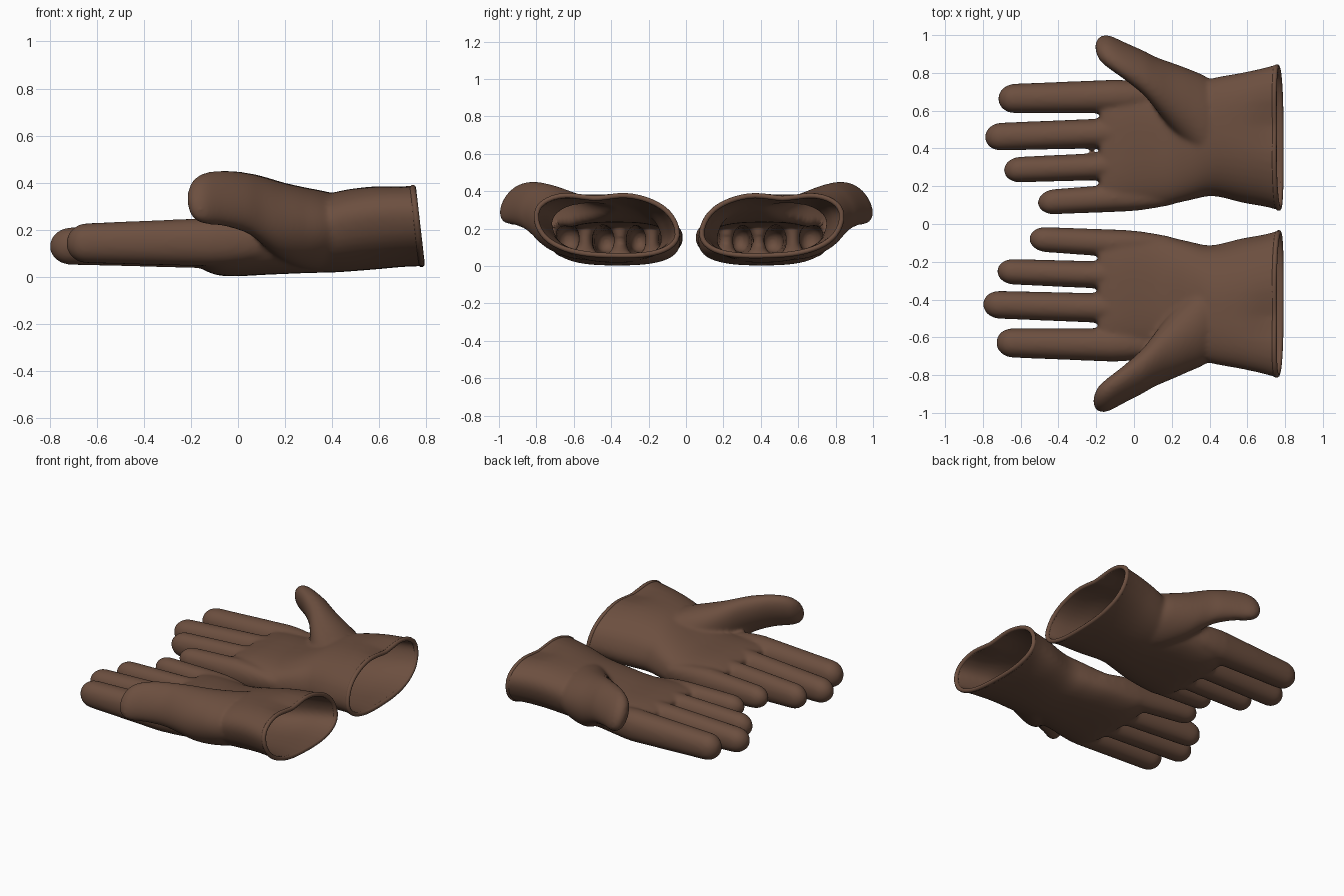
import bpy, bmesh, math
from mathutils import Vector

if "Cube" in bpy.data.objects:
    bpy.data.objects.remove(bpy.data.objects["Cube"])

leather = bpy.data.materials.new("brown leather")
leather.diffuse_color = (0.15, 0.078, 0.05, 1)
leather.use_nodes = True
leather.node_tree.nodes["Principled BSDF"].inputs["Base Color"].default_value = leather.diffuse_color


def catmull(keys, steps=6):
    """Smoothly interpolate a list of section tuples."""
    out = []
    for i in range(len(keys) - 1):
        p0, p1 = keys[max(i - 1, 0)], keys[i]
        p2, p3 = keys[i + 1], keys[min(i + 2, len(keys) - 1)]
        for s in range(steps):
            t = s / steps
            out.append(tuple(
                0.5 * (2 * b + (c - a) * t + (2 * a - 5 * b + 4 * c - d) * t * t
                       + (3 * b - a - 3 * c + d) * t ** 3)
                for a, b, c, d in zip(p0, p1, p2, p3)))
    return out + [keys[-1]]


def loft(bm, sections, place, n=40):
    """Closed skin through superellipse sections (x, cy, cz, ry, rz, power, shear, dip)."""
    rings = []
    for x, cy, cz, ry, rz, p, k, dip in sections:
        ring = []
        for i in range(n):
            a = 2 * math.pi * i / n
            c, s = math.cos(a), math.sin(a)
            dz = rz * math.copysign(abs(s) ** (2 / p), s)
            y = cy + ry * math.copysign(abs(c) ** (2 / p), c) + k * dz
            if dz > 0:
                dz -= dip * math.exp(-((y - 0.53) / 0.12) ** 2)
            ring.append(bm.verts.new(place(x, y, cz + dz)))
        rings.append(ring)
    for r0, r1 in zip(rings, rings[1:]):
        for i in range(n):
            j = (i + 1) % n
            bm.faces.new((r0[i], r0[j], r1[j], r1[i]))
    bm.faces.new(rings[0])
    bm.faces.new(rings[-1])


def finger(tip_x, tip, base):
    """Tapered finger with a rounded tip, sinking into the palm; tip and base are (y, z, ry, rz)."""
    base_x, cap = -0.1, 0.085
    out = [(0.2, 0.5), (0.12, 0.7), (0.04, 0.87), (-0.03, 0.96)]
    for i in range(9):
        out.append((base_x + (tip_x + cap - base_x) * i / 8, 1))
    for i in range(1, 9):
        a = math.pi / 2 * i / 8.15
        out.append((tip_x + cap - cap * math.sin(a), math.cos(a)))
    res = []
    for x, f in out:
        t = max((x - base_x) / (tip_x - base_x), 0)
        y, z, ry, rz = (b + (e - b) * t for b, e in zip(base, tip))
        res.append((x, y, z, ry * f, rz * f, 2.15, 0, 0))
    return res


PALM = [(-0.18, 0.408, 0.138, 0.335, 0.080, 2.8, 0, 0),
        (-0.14, 0.406, 0.134, 0.338, 0.102, 2.8, 0, 0),
        (-0.05, 0.405, 0.128, 0.335, 0.124, 2.7, 0, 0),
        (0.15, 0.41, 0.135, 0.315, 0.124, 2.6, 0.1, 0),
        (0.30, 0.43, 0.163, 0.30, 0.146, 2.5, 0.2, 0),
        (0.42, 0.46, 0.19, 0.305, 0.17, 2.4, 0.3, 0),
        (0.58, 0.457, 0.212, 0.335, 0.18, 2.4, 0.35, 0.01),
        (0.72, 0.46, 0.222, 0.365, 0.178, 2.4, 0.35, 0.03),
        (0.86, 0.46, 0.225, 0.41, 0.178, 2.4, 0.35, 0.03)]

# thumb with its broad fleshy base
THUMB = [(0.46, 0.48, 0.19, 0.24, 0.145, 2, 0.2, 0),
         (0.38, 0.53, 0.197, 0.25, 0.165, 2, 0.15, 0),
         (0.29, 0.605, 0.208, 0.215, 0.172, 2, 0.1, 0),
         (0.20, 0.675, 0.235, 0.178, 0.165, 2, 0.0, 0),
         (0.12, 0.74, 0.278, 0.14, 0.146, 2, -0.12, 0),
         (0.05, 0.798, 0.313, 0.113, 0.128, 2, -0.25, 0),
         (-0.05, 0.86, 0.334, 0.09, 0.118, 2, -0.35, 0),
         (-0.13, 0.905, 0.334, 0.078, 0.109, 2, -0.38, 0),
         (-0.175, 0.922, 0.331, 0.06, 0.086, 2, -0.38, 0),
         (-0.195, 0.93, 0.331, 0.038, 0.055, 2, -0.38, 0),
         (-0.205, 0.932, 0.331, 0.012, 0.018, 2, -0.38, 0)]

# index, middle, ring, little
FINGERS = [((0.663, 0.143, 0.076, 0.082), (0.675, 0.148, 0.089, 0.103)),
           ((0.460, 0.130, 0.073, 0.076), (0.482, 0.140, 0.079, 0.104)),
           ((0.285, 0.137, 0.067, 0.076), (0.307, 0.138, 0.073, 0.102)),
           ((0.113, 0.155, 0.065, 0.068), (0.137, 0.142, 0.073, 0.092))]


def glove(side, sign, y_shift, x_shift, splay, tips):
    def place(x, y, z):
        return (x + x_shift, sign * y + y_shift, z)

    # solid hand: palm with cuff, four fingers, thumb
    bm = bmesh.new()
    loft(bm, catmull(PALM), place)
    loft(bm, catmull(THUMB), lambda x, y, z: place(x, y + splay * max(0.3 - x, 0), z))
    for tip_x, (tip, base) in zip(tips, FINGERS):
        loft(bm, finger(tip_x, tip, base), place)
    bmesh.ops.recalc_face_normals(bm, faces=bm.faces)
    me = bpy.data.meshes.new(side + "_glove")
    bm.to_mesh(me)
    bm.free()
    ob = bpy.data.objects.new(side + "_glove", me)
    bpy.context.collection.objects.link(ob)

    # fuse the parts into one soft skin
    rm = ob.modifiers.new("fuse", 'REMESH')
    rm.mode = 'VOXEL'
    rm.voxel_size = 0.0106
    sm = ob.modifiers.new("soften", 'SMOOTH')
    sm.factor, sm.iterations = 0.5, 15
    dg = bpy.context.evaluated_depsgraph_get()
    skin = bpy.data.meshes.new_from_object(ob.evaluated_get(dg))
    ob.modifiers.clear()

    # cut the cuff open along a slanted plane
    bm = bmesh.new()
    bm.from_mesh(skin)
    bmesh.ops.bisect_plane(bm, geom=bm.verts[:] + bm.edges[:] + bm.faces[:], dist=1e-5,
                           plane_co=(0.76, 0, 0.22), plane_no=(1, 0, 0.115),
                           clear_outer=True)
    edge = {v for e in bm.edges if e.is_boundary for v in e.verts}
    pts = [v.co.copy() for v in edge]
    for f in bm.faces:
        f.smooth = True
    bm.to_mesh(skin)
    bm.free()
    skin.name = side + "_glove_skin"
    skin.materials.clear()
    skin.materials.append(leather)
    ob.data = skin

    # leather thickness, hollow inside
    so = ob.modifiers.new("leather thickness", 'SOLIDIFY')
    so.thickness, so.offset = 0.02, -1

    # rolled hem around the opening
    mid = sum(pts, Vector()) / len(pts)
    pts.sort(key=lambda p: math.atan2((p.z - mid.z) * 2, p.y - mid.y))
    pts = pts[::4]
    cu = bpy.data.curves.new(side + "_cuff_hem", 'CURVE')
    cu.dimensions = '3D'
    cu.bevel_depth, cu.bevel_resolution = 0.014, 3
    sp = cu.splines.new('POLY')
    sp.points.add(len(pts) - 1)
    for q, p in zip(sp.points, pts):
        p = p + (mid - p).normalized() * 0.01
        q.co = (p.x, p.y, p.z, 1)
    sp.use_cyclic_u = True
    cu.materials.append(leather)
    hem = bpy.data.objects.new(side + "_cuff_hem", cu)
    bpy.context.collection.objects.link(hem)


glove("left", 1, 0.0, 0.0, 0.01, (-0.72, -0.79, -0.69, -0.51))
glove("right", -1, 0.035, -0.01, 0.08, (-0.72, -0.79, -0.715, -0.545))
